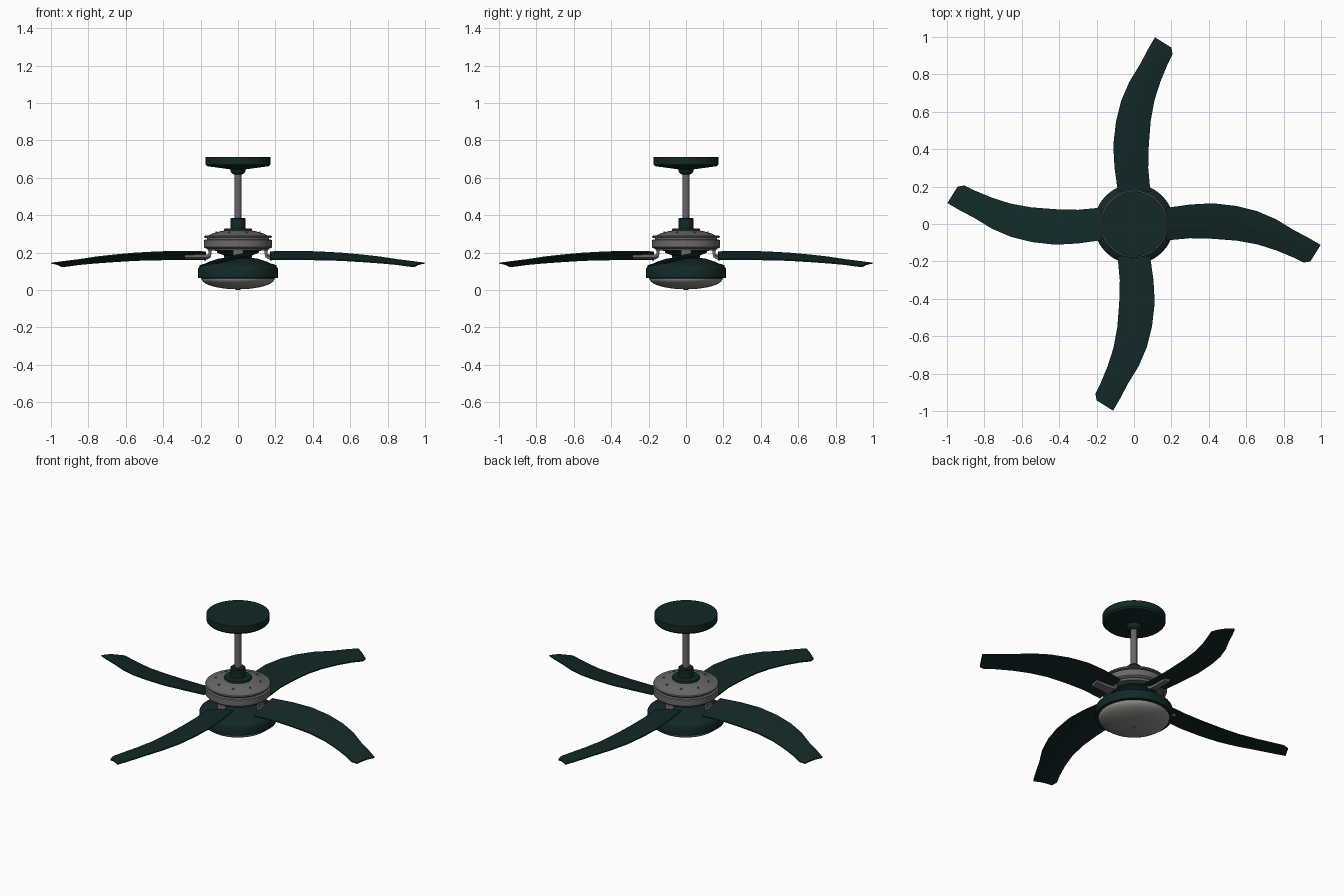
import bpy, bmesh, math
from mathutils import Vector, Matrix

cube = bpy.data.objects.get("Cube")
if cube:
    bpy.data.objects.remove(cube, do_unlink=True)


def material(name, color):
    m = bpy.data.materials.new(name)
    m.use_nodes = True
    m.diffuse_color = (*color, 1)
    m.node_tree.nodes["Principled BSDF"].inputs["Base Color"].default_value = (*color, 1)
    return m


teal = material("dark teal", (0.006, 0.021, 0.021))
metal = material("grey metal", (0.14, 0.14, 0.145))
glass = material("frosted glass", (0.28, 0.27, 0.25))


def finish(name, bm, mat, angle=35):
    bmesh.ops.recalc_face_normals(bm, faces=bm.faces)
    mesh = bpy.data.meshes.new(name)
    bm.to_mesh(mesh)
    bm.free()
    mesh.materials.append(mat)
    obj = bpy.data.objects.new(name, mesh)
    bpy.context.collection.objects.link(obj)
    bpy.ops.object.select_all(action='DESELECT')
    obj.select_set(True)
    bpy.context.view_layer.objects.active = obj
    bpy.ops.object.shade_smooth_by_angle(angle=math.radians(angle))
    return obj


def loft(bm, rings):
    """Skin a list of closed rings and cap both ends."""
    loops = [[bm.verts.new(p) for p in ring] for ring in rings]
    n = len(loops[0])
    for a, b in zip(loops, loops[1:]):
        for i in range(n):
            bm.faces.new((a[i], a[(i + 1) % n], b[(i + 1) % n], b[i]))
    bm.faces.new(loops[0])
    bm.faces.new(loops[-1])


def lathe(name, profile, mat, sides=48):
    """Turn (radius, height) points around z."""
    bm = bmesh.new()
    turn = [2 * math.pi * i / sides for i in range(sides)]
    loft(bm, [[(r * math.cos(t), r * math.sin(t), z) for t in turn] for r, z in profile])
    return finish(name, bm, mat)


# Ceiling mount and rod
lathe("ceiling_canopy", [(.174, .71), (.174, .672), (.165, .662), (.06, .648), (.04, .645)], teal)
lathe("canopy_ball", [(.042, .65), (.041, .638), (.034, .625), (.022, .618)], teal, 24)
lathe("down_rod", [(.018, .65), (.018, .34)], metal, 20)
lathe("rod_collar", [(.036, .386), (.041, .381), (.041, .33), (.073, .328), (.076, .322), (.076, .305)], teal, 32)

# Motor housing with its grooves
lathe("motor_housing", [(.07, .318), (.10, .313), (.135, .303), (.155, .293), (.178, .29), (.181, .285),
                        (.178, .279), (.167, .277), (.167, .271), (.181, .268), (.182, .23), (.176, .224),
                        (.166, .222), (.16, .211), (.10, .211)], metal)
lathe("motor_underside", [(.135, .213), (.11, .207), (.10, .20), (.075, .185), (.07, .15)], teal)

# Light fitting
lathe("light_housing", [(.07, .172), (.105, .168), (.15, .153), (.195, .132), (.209, .122),
                        (.213, .115), (.213, .065), (.19, .062)], teal)
bowl = [(.196 * math.cos(a), .062 - .058 * math.sin(a))
        for a in (i * math.pi / 20 for i in range(10))]
lathe("glass_bowl", [(.196, .075)] + bowl + [(.012, .004), (.01, .0)], glass)

# Blade stations: distance out, trailing edge y, leading edge y, trailing z, leading z
STATIONS = [(.17, -.088, .086, .166, .207), (.30, -.076, .104, .168, .209), (.42, -.079, .111, .166, .207),
            (.55, -.089, .096, .163, .200), (.66, -.109, .068, .156, .190), (.76, -.141, .025, .149, .179),
            (.85, -.178, -.030, .141, .165), (.92, -.206, -.078, .133, .154), (.965, -.200, -.112, .129, .146)]
THICK = .007


def build_blade(name, spin):
    bm = bmesh.new()
    rings = []
    for x, y0, y1, z0, z1 in STATIONS:
        top, low = [], []
        for i in range(7):
            t = i / 6
            # the tip leans outward toward its leading corner
            lean = max(0, x - .85) / .115
            px = x + lean * (.033 * t - .022 * (1 - t))
            camber = .005 * math.sin(math.pi * t)
            p = Vector((px, y0 + (y1 - y0) * t, z0 + (z1 - z0) * t + camber))
            top.append(p)
            low.append(p - Vector((0, 0, THICK)))
        rings.append(top + low[::-1])
    loft(bm, rings)
    bmesh.ops.rotate(bm, verts=bm.verts, matrix=Matrix.Rotation(spin, 3, 'Z'))
    finish(name, bm, teal, 40)


def build_bracket(name, spin):
    """Hooked arm dropping from the motor, then running out under the blade."""
    path = [(.15, .225), (.15, .195), (.153, .184), (.162, .177), (.178, .175), (.22, .176), (.285, .177)]
    bm = bmesh.new()
    rings = []
    for i, (x, z) in enumerate(path):
        a, b = Vector(path[max(i - 1, 0)]), Vector(path[min(i + 1, len(path) - 1)])
        d = (b - a).normalized() * .008
        half = .026 if i < 5 else .021
        tilt = .22 * min(1, i / 4)
        rings.append([(x - s * d.y, w * half, z + s * d.x + w * half * tilt)
                      for s, w in ((-1, -1), (-1, 1), (1, 1), (1, -1))])
    loft(bm, rings)
    bmesh.ops.rotate(bm, verts=bm.verts, matrix=Matrix.Rotation(spin, 3, 'Z'))
    finish(name, bm, metal)


for k, side in enumerate(("left", "back", "right", "front")):
    build_blade(side + "_blade", k * math.pi / 2)
    build_bracket(side + "_blade_bracket", k * math.pi / 2)

# Small screws around the motor dome
bm = bmesh.new()
for k in range(8):
    a = (k + .5) * math.pi / 4
    bmesh.ops.create_cone(bm, cap_ends=True, segments=8, radius1=.006, radius2=.004, depth=.008,
                          matrix=Matrix.Translation((.125 * math.cos(a), .125 * math.sin(a), .308)))
finish("dome_screws", bm, metal)
